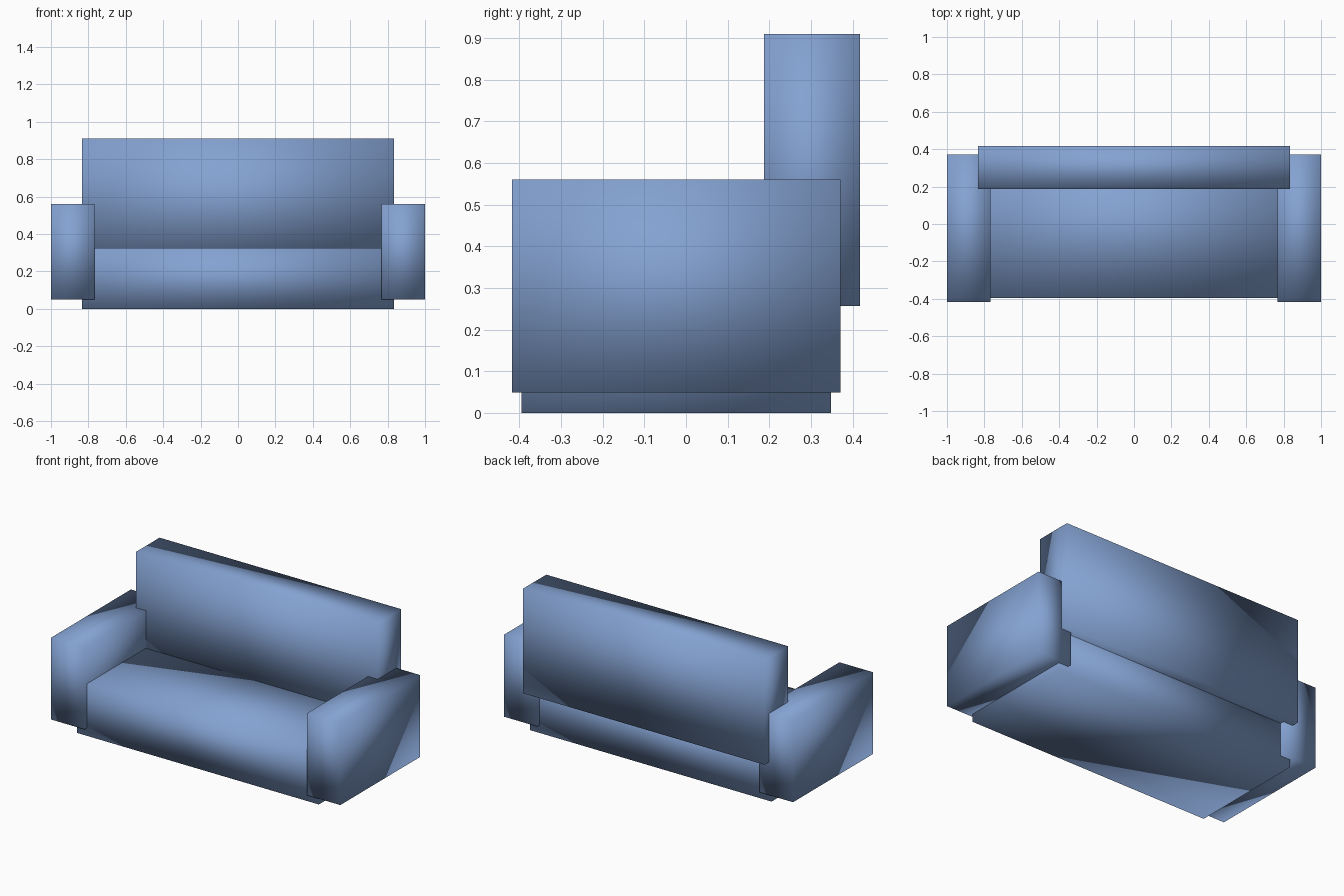
import bpy
import bmesh
from mathutils import Vector

cube = bpy.data.objects.get("Cube")
if cube:
    bpy.data.objects.remove(cube, do_unlink=True)

# Upholstery colour
fabric = bpy.data.materials.new("blue fabric")
fabric.use_nodes = True
colour = (0.23, 0.36, 0.64, 1)
fabric.diffuse_color = colour
fabric.node_tree.nodes["Principled BSDF"].inputs["Base Color"].default_value = colour


def block(name, low, high):
    """Smooth-shaded box spanning two opposite corners."""
    low, high = Vector(low), Vector(high)
    bm = bmesh.new()
    bmesh.ops.create_cube(bm, size=1)
    bmesh.ops.scale(bm, vec=high - low, verts=bm.verts)
    for face in bm.faces:
        face.smooth = True
    mesh = bpy.data.meshes.new(name)
    bm.to_mesh(mesh)
    bm.free()
    mesh.materials.append(fabric)
    obj = bpy.data.objects.new(name, mesh)
    obj.location = (low + high) / 2
    bpy.context.collection.objects.link(obj)
    return obj


# Seat and backrest
block("seat", (-0.835, -0.395, 0), (0.835, 0.348, 0.325))
block("backrest", (-0.835, 0.187, 0.257), (0.835, 0.418, 0.91))

# Armrests
for name, x in (("right_armrest", -0.884), ("left_armrest", 0.884)):
    block(name, (x - 0.116, -0.418, 0.049), (x + 0.116, 0.371, 0.56))
